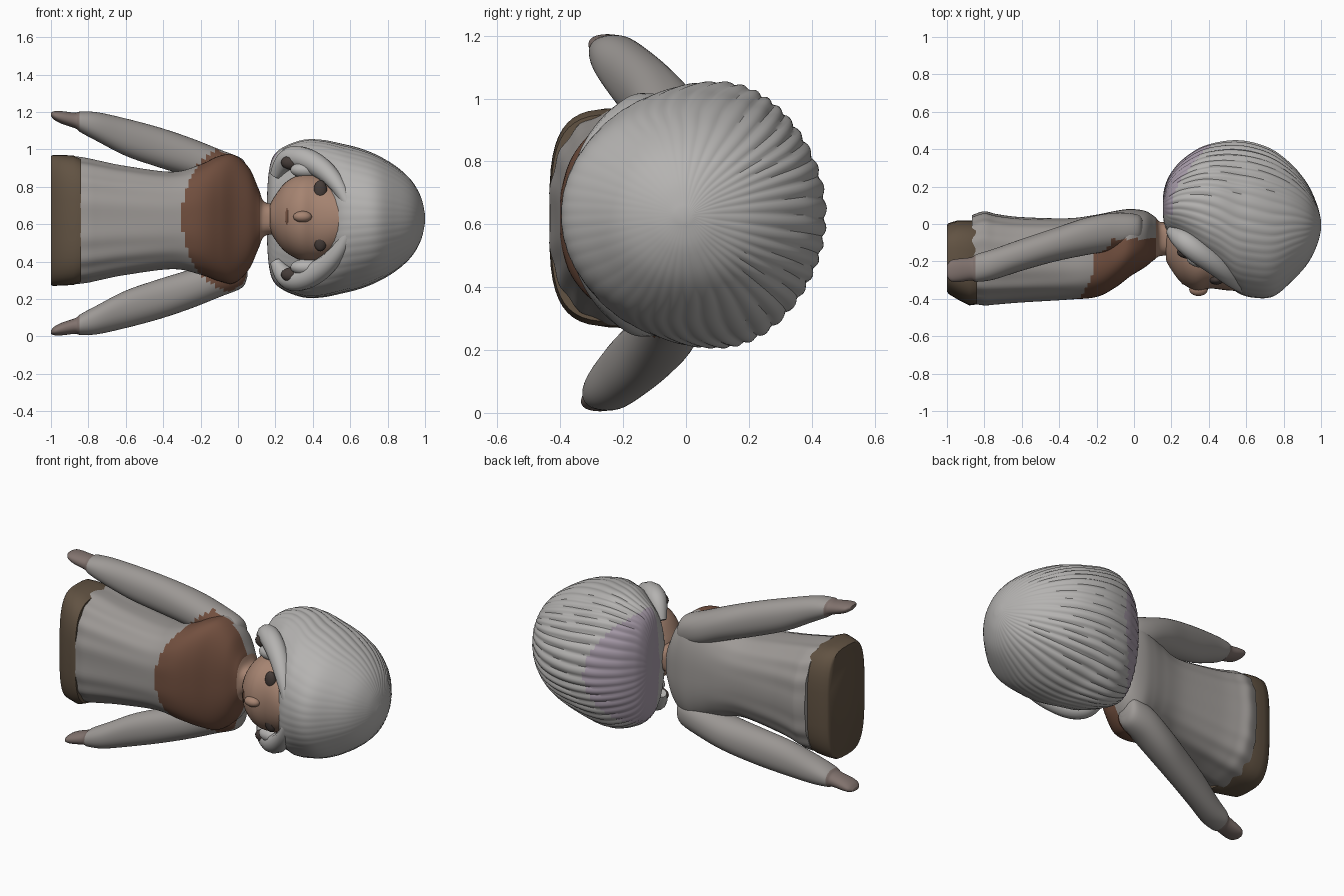
import bpy, bmesh, math

if "Cube" in bpy.data.objects:
    bpy.data.objects.remove(bpy.data.objects["Cube"])

ZC = 0.63


def material(name, rgb):
    m = bpy.data.materials.new(name)
    m.diffuse_color = (*rgb, 1)
    m.use_nodes = True
    m.node_tree.nodes["Principled BSDF"].inputs["Base Color"].default_value = m.diffuse_color
    return m


GREY = material("cloth_grey", (0.34, 0.32, 0.305))
BROWN = material("bodice_brown", (0.17, 0.08, 0.05))
WOOD = material("base_brown", (0.12, 0.085, 0.055))
HAIR = material("hair_grey", (0.46, 0.45, 0.44))
LILAC = material("hair_lilac", (0.39, 0.33, 0.40))
SKIN = material("skin", (0.38, 0.23, 0.165))
HAND = material("hand", (0.22, 0.17, 0.155))
DARK = material("dark", (0.06, 0.045, 0.04))


def smooth_rows(rows, steps):
    """Catmull-Rom interpolation between the given cross sections."""
    out = []
    for i in range(len(rows) - 1):
        a, b = rows[max(i - 1, 0)], rows[i]
        c, d = rows[i + 1], rows[min(i + 2, len(rows) - 1)]
        for s in range(steps):
            t = s / steps
            out.append([0.5 * (2 * q + (r - p) * t + (2 * p - 5 * q + 4 * r - w) * t * t
                               + (3 * q - p - 3 * r + w) * t ** 3)
                        for p, q, r, w in zip(a, b, c, d)])
    out.append(list(rows[-1]))
    return out


def loft(name, rows, mats, pick=None, sides=48, power=2.0, steps=5, ripple=None, angle=50):
    """Skin along x through sections (x, y_min, y_max, z_min, z_max)."""
    bm = bmesh.new()
    rings = []
    for x, y0, y1, z0, z1 in (smooth_rows(rows, steps) if steps > 1 else rows):
        ring = []
        for k in range(sides):
            a = 2 * math.pi * k / sides
            c, s = math.cos(a), math.sin(a)
            f = 1 + (ripple(x, a) if ripple else 0)
            u = math.copysign(abs(c) ** (2 / power), c) * f
            v = math.copysign(abs(s) ** (2 / power), s) * f
            ring.append(bm.verts.new((x, (y0 + y1) / 2 + u * (y1 - y0) / 2,
                                      (z0 + z1) / 2 + v * (z1 - z0) / 2)))
        rings.append(ring)
    for r0, r1 in zip(rings, rings[1:]):
        for k in range(sides):
            j = (k + 1) % sides
            bm.faces.new((r0[k], r0[j], r1[j], r1[k]))
    bm.faces.new(rings[0])
    bm.faces.new(rings[-1])
    bmesh.ops.recalc_face_normals(bm, faces=bm.faces)
    if pick:
        for f in bm.faces:
            f.material_index = pick(f.calc_center_median())
    return finish(name, bm, mats, angle)


def finish(name, bm, mats, angle=50):
    me = bpy.data.meshes.new(name)
    bm.to_mesh(me)
    bm.free()
    ob = bpy.data.objects.new(name, me)
    bpy.context.collection.objects.link(ob)
    for m in mats:
        me.materials.append(m)
    bpy.ops.object.select_all(action='DESELECT')
    ob.select_set(True)
    bpy.context.view_layer.objects.active = ob
    bpy.ops.object.shade_smooth_by_angle(angle=math.radians(angle))
    return ob


def blob(name, loc, size, mat):
    bm = bmesh.new()
    bmesh.ops.create_uvsphere(bm, u_segments=20, v_segments=12, radius=1)
    for v in bm.verts:
        v.co = [l + c * s for l, c, s in zip(loc, v.co, size)]
    return finish(name, bm, [mat])


def in_bodice(p):
    return p.y < -0.08 and ((p.x + 0.02) / 0.28) ** 2 + ((p.z - ZC) / 0.39) ** 2 < 1


# base slab under the gown
loft("base", [(-1.0, -0.36, -0.005, 0.275, 0.965), (-0.99, -0.375, 0.005, 0.27, 0.97),
              (-0.94, -0.405, 0.02, 0.272, 0.97), (-0.88, -0.435, 0.02, 0.275, 0.967),
              (-0.84, -0.43, 0.02, 0.29, 0.95)], [WOOD], power=3.4, steps=1)


# gown with soft folds that fade toward the chest, and the neck
def folds(x, a):
    return 0.018 * max(0, min(1, -x - 0.15)) * math.cos(15 * a + 0.8 * math.sin(2 * a))


def gown_colour(p):
    if p.x > 0.12:
        return 2
    return 1 if in_bodice(p) else 0


loft("gown", [(-0.865, -0.425, 0.045, 0.282, 0.96), (-0.80, -0.435, 0.065, 0.29, 0.95),
              (-0.73, -0.43, 0.05, 0.305, 0.935), (-0.60, -0.42, 0.035, 0.33, 0.91),
              (-0.35, -0.405, 0.03, 0.36, 0.88), (-0.20, -0.39, 0.05, 0.33, 0.92),
              (-0.10, -0.34, 0.07, 0.295, 0.965), (-0.02, -0.28, 0.08, 0.285, 0.97),
              (0.06, -0.23, 0.07, 0.36, 0.90), (0.11, -0.19, 0.04, 0.47, 0.79),
              (0.15, -0.17, 0.01, 0.54, 0.715), (0.28, -0.17, 0.02, 0.54, 0.715)],
     [GREY, BROWN, SKIN], gown_colour, sides=120, power=2.6, steps=8, ripple=folds)

# arms: sections (x, y, z, y radius, z radius), flipped for the other side
ARM = [(0.05, -0.03, 0.85, 0.04, 0.04), (0.02, -0.03, 0.86, 0.08, 0.09),
       (-0.10, -0.04, 0.895, 0.10, 0.105), (-0.25, -0.065, 0.955, 0.10, 0.105),
       (-0.42, -0.11, 1.01, 0.09, 0.107), (-0.60, -0.165, 1.065, 0.085, 0.10),
       (-0.75, -0.215, 1.12, 0.082, 0.078), (-0.84, -0.235, 1.146, 0.074, 0.056),
       (-0.87, -0.24, 1.154, 0.062, 0.042), (-0.94, -0.248, 1.170, 0.062, 0.034),
       (-0.98, -0.25, 1.18, 0.055, 0.024), (-1.0, -0.25, 1.187, 0.03, 0.010)]


def arm_colour(p):
    return 1 if in_bodice(p) else 2 if p.x < -0.85 else 0


for side in ("upper", "lower"):
    rows = []
    for x, y, z, ry, rz in ARM:
        if side == "lower":
            z, y = 1.21 - z, y - 0.025 * max(0, -x)
        rows.append((x, y - ry, y + ry, z - rz, z + rz))
    loft(side + "_arm", rows, [GREY, BROWN, HAND], arm_colour, sides=40, steps=6, power=2.2)

# face
loft("face", [(0.17, -0.19, -0.02, 0.58, 0.70), (0.19, -0.23, 0.02, 0.53, 0.74),
              (0.25, -0.31, 0.05, 0.455, 0.82), (0.33, -0.355, 0.05, 0.41, 0.865),
              (0.41, -0.345, 0.05, 0.40, 0.87), (0.50, -0.355, 0.05, 0.42, 0.84),
              (0.60, -0.36, 0.05, 0.47, 0.79)], [SKIN], sides=40, power=2.15)
blob("nose", (0.345, -0.35, 0.64), (0.05, 0.035, 0.03), SKIN)
blob("mouth", (0.265, -0.312, 0.64), (0.012, 0.012, 0.05), BROWN)
for n, s in (("upper", 1), ("lower", -1)):
    blob(n + "_eye", (0.44, -0.30, 0.645 + s * 0.135), (0.036, 0.025, 0.055), DARK)


# hair cap with strands running from nape to crown, full cheeks beside the face
def strands(x, a):
    c = math.cos(a)
    back = max(0.12, min(1, 0.55 + 0.8 * c))
    cheek = max(0, 1 - abs(x - 0.38) / 0.24) * math.sin(2 * a) ** 2 if c < 0 else 0
    wave = abs(math.sin(22 * a + 0.7 * math.sin(5 * a + 4 * x)))
    return 0.03 * back * (wave - 0.7) + 0.07 * cheek


def hair_colour(p):
    return 1 if p.y > 0.05 and p.x < 0.46 - 2.0 * (p.z - ZC) ** 2 - 0.3 * max(0, p.y - 0.3) else 0


H = [(0.155, 0.04, 0.15, 0.12), (0.165, -0.01, 0.20, 0.25), (0.19, -0.06, 0.26, 0.335),
     (0.25, -0.11, 0.335, 0.385), (0.35, -0.19, 0.405, 0.42), (0.45, -0.27, 0.435, 0.42),
     (0.55, -0.365, 0.445, 0.40), (0.65, -0.395, 0.43, 0.375), (0.75, -0.385, 0.39, 0.335),
     (0.85, -0.30, 0.31, 0.275), (0.93, -0.21, 0.21, 0.20), (0.98, -0.11, 0.10, 0.11),
     (1.0, -0.03, 0.02, 0.02)]
loft("hair", [(x, y0, y1, ZC - w, ZC + w) for x, y0, y1, w in H], [HAIR, LILAC], hair_colour,
     sides=264, power=2.05, steps=5, ripple=strands, angle=40)


def tube(name, points, mat):
    cu = bpy.data.curves.new(name, 'CURVE')
    cu.dimensions = '3D'
    cu.bevel_depth = 1.0
    cu.bevel_resolution = 4
    cu.use_fill_caps = True
    sp = cu.splines.new('NURBS')
    sp.points.add(len(points) - 1)
    for p, (x, y, z, r) in zip(sp.points, points):
        p.co = (x, y, z, 1)
        p.radius = r
    sp.use_endpoint_u = True
    sp.order_u = 3
    cu.materials.append(mat)
    ob = bpy.data.objects.new(name, cu)
    bpy.context.collection.objects.link(ob)


# swept fringe, side locks and their dark curls
for n, s in (("upper", 1), ("lower", -1)):
    tube(n + "_fringe", [(0.62, -0.355, ZC, 0.03), (0.59, -0.345, ZC + s * 0.08, 0.03),
                         (0.53, -0.30, ZC + s * 0.19, 0.045), (0.44, -0.22, ZC + s * 0.28, 0.06),
                         (0.32, -0.135, ZC + s * 0.335, 0.065), (0.24, -0.07, ZC + s * 0.31, 0.055),
                         (0.20, -0.04, ZC + s * 0.23, 0.03)], HAIR)
    blob(n + "_curl", (0.29, -0.15, ZC + s * 0.30), (0.06, 0.035, 0.04), DARK)
    blob(n + "_inner_lock", (0.37, -0.18, ZC + s * 0.26), (0.09, 0.055, 0.045), HAIR)
